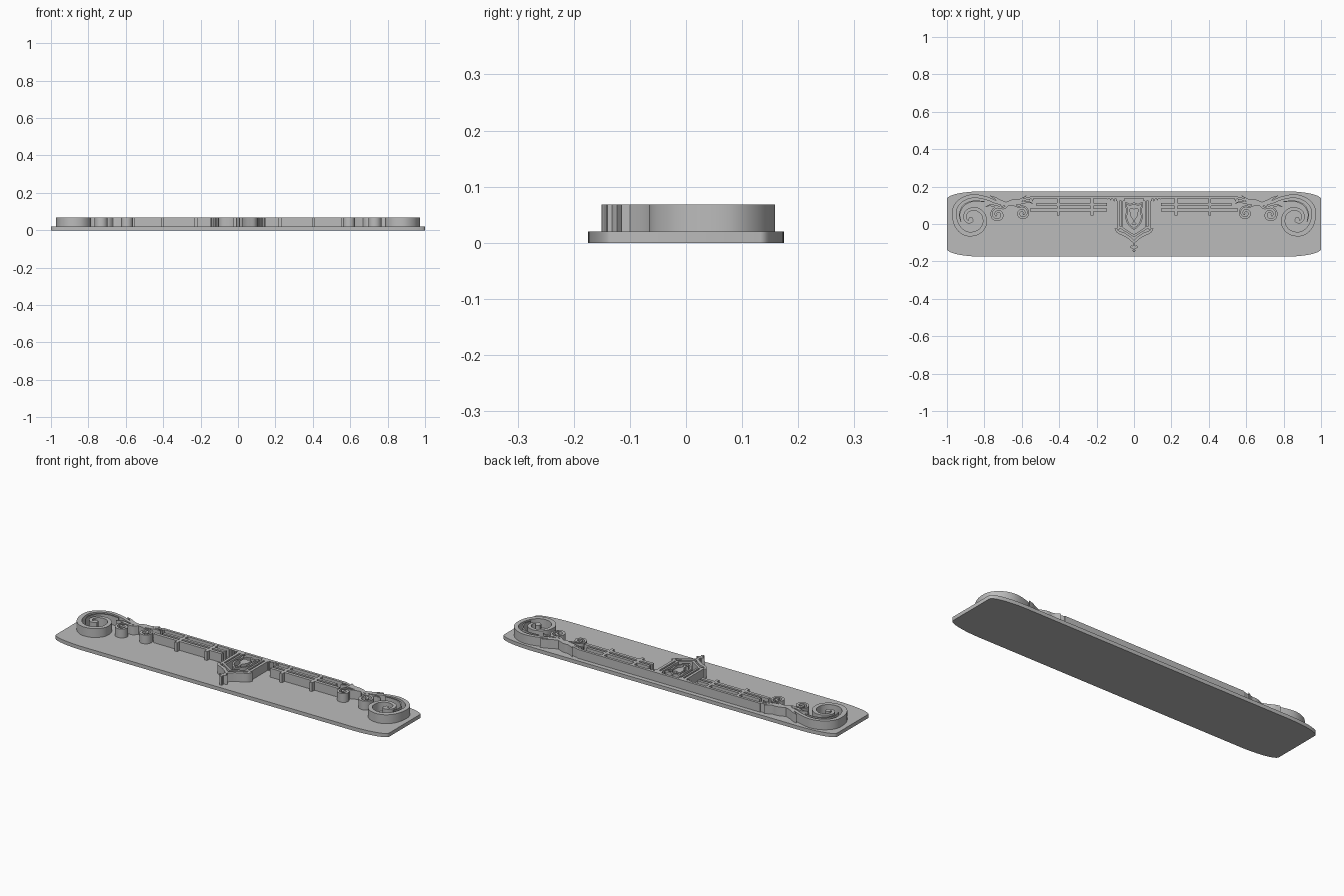
import bpy, bmesh
from math import sin, cos, pi, radians
from mathutils import Vector

cube = bpy.data.objects.get("Cube")
if cube:
    bpy.data.objects.remove(cube, do_unlink=True)

grey = bpy.data.materials.new("plaster grey")
grey.use_nodes = True
colour = (0.5, 0.5, 0.5, 1)
grey.diffuse_color = colour
grey.node_tree.nodes["Principled BSDF"].inputs["Base Color"].default_value = colour

BASE, TOP = 0.02, 0.068
parts = []


def finish(name, bm, height, mirror):
    """Raise flat faces into a solid and make the object."""
    up = bmesh.ops.extrude_face_region(bm, geom=bm.faces[:])
    verts = [g for g in up["geom"] if isinstance(g, bmesh.types.BMVert)]
    bmesh.ops.translate(bm, verts=verts, vec=(0, 0, height))
    bmesh.ops.recalc_face_normals(bm, faces=bm.faces[:])
    mesh = bpy.data.meshes.new(name)
    bm.to_mesh(mesh)
    bm.free()
    mesh.materials.append(grey)
    ob = bpy.data.objects.new(name, mesh)
    bpy.context.collection.objects.link(ob)
    if mirror:
        mod = ob.modifiers.new("Mirror", 'MIRROR')
        mod.use_mirror_merge = False
    parts.append(ob)
    return ob


def prism(name, outline, z0=BASE - 0.004, z1=TOP, mirror=True):
    bm = bmesh.new()
    bm.faces.new([bm.verts.new((x, y, z0)) for x, y in outline])
    return finish(name, bm, z1 - z0, mirror)


def box(name, x0, x1, y0, y1, mirror=True):
    return prism(name, [(x0, y0), (x1, y0), (x1, y1), (x0, y1)], mirror=mirror)


def smooth_path(pts, steps=6):
    """Catmull-Rom curve through the points."""
    p = [Vector(q) for q in pts]
    p = [2 * p[0] - p[1]] + p + [2 * p[-1] - p[-2]]
    out = []
    for a, b, c, d in zip(p, p[1:], p[2:], p[3:]):
        for k in range(steps):
            t = k / steps
            out.append(0.5 * (2 * b + (c - a) * t + (2 * a - 5 * b + 4 * c - d) * t * t
                              + (3 * b - a - 3 * c + d) * t ** 3))
    return out + [p[-2]]


def spiral(cx, cy, r0, r1, start, turns, n=36):
    """Points winding inwards; angles in degrees, negative turns run clockwise."""
    pts = []
    for i in range(n + 1):
        t = i / n
        a = radians(start) + 2 * pi * turns * t
        r = r0 + (r1 - r0) * t
        pts.append(Vector((cx + r * cos(a), cy + r * sin(a))))
    return pts


def ribbon(name, pts, w0, w1=None, mid=None):
    """Upright band along a path; width runs w0 - mid - w1."""
    w1 = w0 if w1 is None else w1
    mid = (w0 + w1) / 2 if mid is None else mid
    pts = [Vector(p) for p in pts]
    bm = bmesh.new()
    last, n = None, len(pts) - 1
    for i, p in enumerate(pts):
        d = (pts[min(i + 1, n)] - pts[max(i - 1, 0)]).normalized()
        t = i / n
        w = w0 + (mid - w0) * 2 * t if t < 0.5 else mid + (w1 - mid) * (2 * t - 1)
        side = Vector((-d.y, d.x)) * w / 2
        pair = [bm.verts.new((*q, BASE - 0.004)) for q in (p + side, p - side)]
        if last:
            bm.faces.new((last[0], last[1], pair[1], pair[0]))
        last = pair
    return finish(name, bm, TOP - BASE + 0.004, True)


# Base plate with long shallow rounded corners
outline = []
for sx, sy, a0 in ((1, 1, 0), (-1, 1, 90), (-1, -1, 180), (1, -1, 270)):
    for k in range(13):
        a = radians(a0 + 90 * k / 12)
        outline.append((sx * 0.8 + 0.2 * cos(a), sy * 0.133 + 0.042 * sin(a)))
prism("base_plate", outline, 0, BASE, mirror=False)

# Long top rail and the two bars below it
box("top_rail", -0.55, 0.55, 0.136, 0.15, mirror=False)
box("upper_bar", 0.145, 0.52, 0.096, 0.111)
box("lower_bar", 0.145, 0.555, 0.066, 0.083)
for name, x in (("inner_stud", 0.225), ("outer_stud", 0.405)):
    box(name, x - 0.008, x + 0.008, 0.045, 0.14)

# Large end scroll flowing out of the rail
ribbon("end_scroll", smooth_path([
    (0.54, 0.143), (0.6, 0.128), (0.67, 0.108), (0.73, 0.115), (0.79, 0.138),
    (0.86, 0.149), (0.92, 0.129), (0.957, 0.085), (0.958, 0.025), (0.935, -0.025),
    (0.89, -0.053), (0.835, -0.045), (0.8, -0.005), (0.805, 0.05), (0.845, 0.08),
    (0.89, 0.07), (0.905, 0.035), (0.885, 0.01), (0.86, 0.02)]), 0.012, 0.014, 0.026)
ribbon("end_scroll_inner", smooth_path([
    (0.8, 0.12), (0.86, 0.122), (0.91, 0.1), (0.932, 0.055), (0.925, 0.01)]), 0.004, 0.004, 0.008)
prism("end_scroll_eye", [(0.872 + 0.013 * cos(k * pi / 6), 0.025 + 0.013 * sin(k * pi / 6))
                         for k in range(12)])

# Smaller curls and leaves hanging from the strand
ribbon("middle_curl", [(0.66, 0.105), (0.7, 0.1)] + spiral(0.728, 0.05, 0.04, 0.008, 95, -1.4),
       0.008, 0.012, 0.015)
ribbon("inner_curl", [(0.68, 0.105), (0.64, 0.1)] + spiral(0.597, 0.058, 0.038, 0.006, 60, 1.5),
       0.008, 0.012, 0.014)
for name, pts in (
        ("leaf_upper", [(0.7, 0.105), (0.65, 0.125), (0.61, 0.13), (0.575, 0.152)]),
        ("leaf_lower", [(0.68, 0.105), (0.62, 0.11), (0.57, 0.118), (0.54, 0.11)]),
        ("leaf_outer", [(0.67, 0.108), (0.72, 0.125), (0.745, 0.14), (0.77, 0.152)]),
        ("leaf_drop", [(0.67, 0.105), (0.7, 0.085), (0.765, 0.1), (0.795, 0.09)])):
    ribbon(name, smooth_path(pts), 0.01, 0.002, 0.014)

# Small pointed leaves under the rail, by the curls and by the panel
for x, way in ((0.535, 1), (0.1, 1)):
    for k in range(3):
        a = x + k * 0.018
        prism("rail_leaf", [(a, 0.14), (a + 0.017, 0.14), (a + 0.006, 0.12 + 0.005 * k)])

# Central panel: pilasters, pointed foot and finial
box("outer_pilaster", 0.077, 0.092, -0.03, 0.145)
box("inner_pilaster", 0.058, 0.068, -0.02, 0.145)
box("pilaster_cap", 0.052, 0.097, 0.122, 0.136)
ribbon("panel_foot", smooth_path([(0.1, -0.022), (0.085, -0.042), (0.055, -0.055),
                                  (0.03, -0.07), (-0.004, -0.099)]), 0.01, 0.014, 0.018)
ribbon("panel_foot_inner", [(0.085, -0.012), (0.06, -0.025), (-0.004, -0.066)], 0.012)
box("finial_stem", -0.006, 0.006, -0.15, -0.09, mirror=False)
prism("finial_arm", [(0, -0.133), (0.014, -0.13), (0.024, -0.123), (0.014, -0.115), (0, -0.118)])
prism("finial_tip", [(0, -0.151), (0.01, -0.143), (0, -0.136)])

# Crest inside the panel
ribbon("crest_border", smooth_path([(-0.003, 0.112), (0.022, 0.103), (0.044, 0.112), (0.038, 0.075),
                                    (0.041, 0.03), (0.025, -0.005), (-0.003, -0.03)]), 0.009)
prism("crest_goblet", [(0, 0.08), (0.012, 0.086), (0.024, 0.08), (0.021, 0.045), (0.006, 0.024),
                       (0.006, 0.008), (0.015, 0), (0, -0.004)])

# Smooth the curved walls and keep the rims crisp
bpy.ops.object.select_all(action='DESELECT')
for ob in parts:
    ob.select_set(True)
bpy.context.view_layer.objects.active = parts[0]
bpy.ops.object.shade_smooth_by_angle(angle=radians(35))
